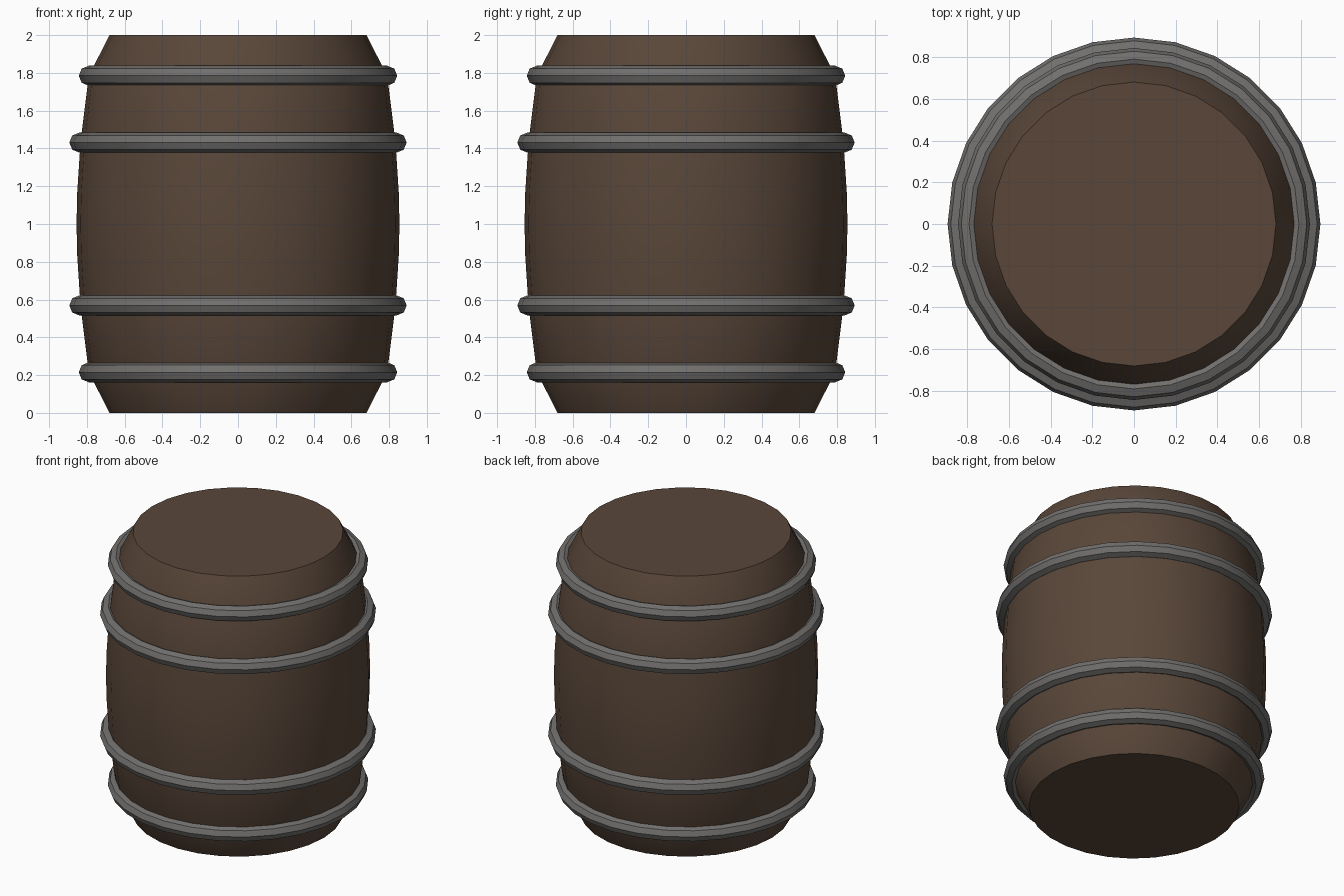
import bpy
import bmesh
import math

SIDES = 28

cube = bpy.data.objects.get("Cube")
if cube:
    bpy.data.objects.remove(cube, do_unlink=True)


def make_material(name, rgb):
    mat = bpy.data.materials.new(name)
    mat.use_nodes = True
    color = (*rgb, 1.0)
    mat.diffuse_color = color
    mat.node_tree.nodes["Principled BSDF"].inputs["Base Color"].default_value = color
    return mat


def lathe(name, profile, material, closed=False):
    """Spin (radius, z) points around z; open profiles get flat end caps."""
    bm = bmesh.new()
    loops = []
    for r, z in profile:
        angles = [math.tau * i / SIDES for i in range(SIDES)]
        loops.append([bm.verts.new((r * math.cos(a), r * math.sin(a), z)) for a in angles])
    pairs = list(zip(loops, loops[1:]))
    if closed:
        pairs.append((loops[-1], loops[0]))
    else:
        bm.faces.new(loops[0])
        bm.faces.new(loops[-1])
    for low, high in pairs:
        for i in range(SIDES):
            j = (i + 1) % SIDES
            bm.faces.new((low[i], low[j], high[j], high[i]))
    bmesh.ops.recalc_face_normals(bm, faces=bm.faces)
    mesh = bpy.data.meshes.new(name)
    bm.to_mesh(mesh)
    bm.free()
    mesh.materials.append(material)
    obj = bpy.data.objects.new(name, mesh)
    bpy.context.collection.objects.link(obj)
    bpy.ops.object.select_all(action="DESELECT")
    obj.select_set(True)
    bpy.context.view_layer.objects.active = obj
    bpy.ops.object.shade_smooth_by_angle(angle=math.radians(30))
    return obj


wood = make_material("brown wood", (0.10, 0.062, 0.041))
iron = make_material("grey iron", (0.165, 0.16, 0.155))

# Barrel body: half profile mirrored about the middle
upper = [(0.855, 1.0), (0.851, 1.17), (0.834, 1.432), (0.79, 1.785), (0.68, 2.0)]
lower = [(r, 2 - z) for r, z in reversed(upper[1:])]
lathe("barrel_body", lower + upper, wood)

# Iron hoops: eight-sided section, mirrored top and bottom
THICK = 0.053
for label, radius, height in (("outer", 0.79, 0.785), ("inner", 0.84, 0.431)):
    for end, sign in (("top", 1), ("bottom", -1)):
        section = [(radius + THICK * math.cos(k * math.tau / 8),
                    1 + sign * height + THICK * math.sin(k * math.tau / 8))
                   for k in range(8)]
        lathe(f"{end}_{label}_hoop", section, iron, closed=True)
